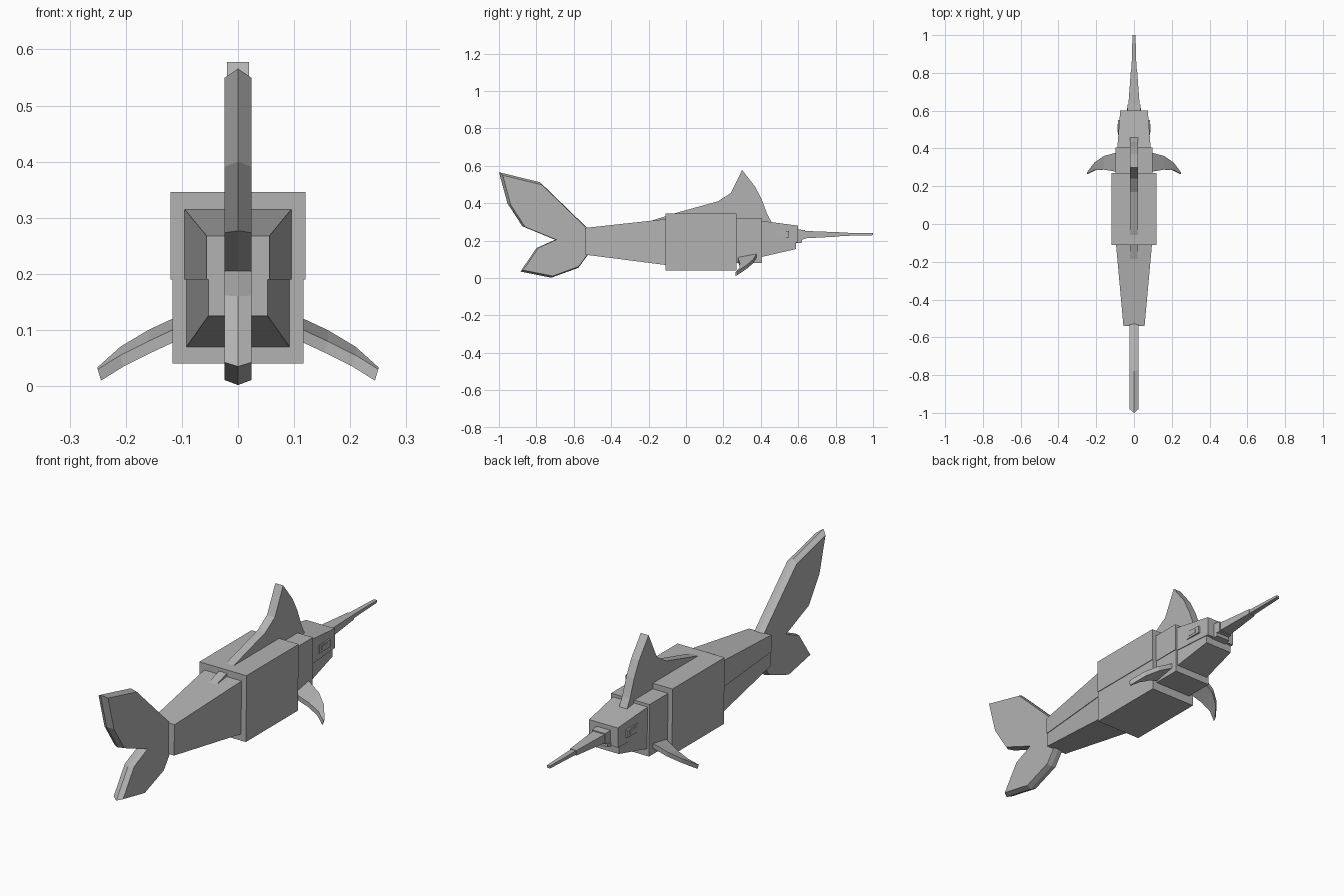
import bpy, bmesh

grey = bpy.data.materials.new("grey")
grey.diffuse_color = (0.45, 0.45, 0.45, 1)


def loft(name, rings):
    """Skin a list of equal-length point rings and cap both ends."""
    bm = bmesh.new()
    vs = [[bm.verts.new(p) for p in r] for r in rings]
    n = len(vs[0])
    for a, b in zip(vs, vs[1:]):
        for i in range(n):
            j = (i + 1) % n
            bm.faces.new((a[i], a[j], b[j], b[i]))
    bm.faces.new(vs[0])
    bm.faces.new(vs[-1])
    bmesh.ops.recalc_face_normals(bm, faces=bm.faces)
    me = bpy.data.meshes.new(name)
    bm.to_mesh(me)
    bm.free()
    me.materials.append(grey)
    ob = bpy.data.objects.new(name, me)
    bpy.context.collection.objects.link(ob)
    return ob


def beam(name, sections, cx=0):
    """Rectangular sections along y: (y, half width, z low, z high)."""
    return loft(name, [[(cx - w, y, lo), (cx + w, y, lo), (cx + w, y, hi), (cx - w, y, hi)]
                       for y, w, lo, hi in sections])


SEAM = 0.19


def split_body(name, y0, w0, lo0, hi0, y1, w1, lo1, hi1, jaw=0):
    """Upper half slightly wider than the lower half, meeting at the seam."""
    beam(name + "_upper", [(y0, w0, SEAM, hi0), (y1, w1, SEAM, hi1)])
    s = 0.003
    beam(name + "_lower", [(y0, w0 - s, lo0, SEAM), (y1 - jaw, w1 - s, lo1, SEAM)])


# Body from tail root to head
split_body("tail_body", -0.54, 0.056, 0.125, 0.268, -0.11, 0.095, 0.07, 0.315)
split_body("main_body", -0.11, 0.12, 0.04, 0.346, 0.27, 0.12, 0.04, 0.346)
split_body("shoulder", 0.27, 0.098, 0.08, 0.32, 0.405, 0.098, 0.08, 0.32)
split_body("head", 0.405, 0.088, 0.113, 0.306, 0.60, 0.073, 0.155, 0.28, jaw=0.012)

# Snout, lip and stepped bill
beam("snout", [(0.59, 0.036, 0.205, 0.26), (0.635, 0.033, 0.208, 0.257)])
beam("lip", [(0.58, 0.04, 0.186, 0.205), (0.62, 0.035, 0.189, 0.205)])
beam("bill_base", [(0.63, 0.03, 0.212, 0.252), (0.82, 0.016, 0.222, 0.245)])
beam("bill_tip", [(0.82, 0.013, 0.225, 0.243), (1.0, 0.008, 0.229, 0.24)])

# Dorsal fin
dorsal = [(-0.2, 0.302), (-0.04, 0.352), (0.17, 0.41), (0.24, 0.455), (0.30, 0.578),
          (0.37, 0.488), (0.405, 0.42), (0.435, 0.34), (0.468, 0.28), (0.3, 0.25)]
loft("dorsal_fin", [[(x, y, z) for y, z in dorsal] for x in (-0.02, 0.02)])

# Tail fin with a ridge along its rim
tail = [(-0.53, 0.27), (-0.78, 0.512), (-1.0, 0.566), (-0.955, 0.40), (-0.875, 0.277),
        (-0.7, 0.205), (-0.80, 0.16), (-0.885, 0.035), (-0.72, 0.002), (-0.575, 0.055),
        (-0.52, 0.13)]
rings = []
for x, s in ((-0.024, 0.955), (0, 1), (0.024, 0.955)):
    rings.append([(x, -0.55 + (y + 0.55) * s, 0.2 + (z - 0.2) * s) for y, z in tail])
loft("tail_fin", rings)

# Side fins and eyes
# (x, leading y, trailing y, leading z, trailing z)
fin = [(0.085, 0.38, 0.275, 0.135, 0.115), (0.16, 0.36, 0.288, 0.10, 0.08),
       (0.21, 0.325, 0.285, 0.07, 0.055), (0.25, 0.272, 0.264, 0.034, 0.03)]
for side, s in (("left", -1), ("right", 1)):
    loft(side + "_side_fin",
         [[(s * x, a, za), (s * x, b, zb), (s * (x - 0.006), b, zb - 0.02),
           (s * (x - 0.006), a, za - 0.02)] for x, a, b, za, zb in fin])
    beam(side + "_eye", [(0.47, 0.006, 0.218, 0.256), (0.55, 0.006, 0.218, 0.252)], s * 0.08)
    beam(side + "_pupil", [(0.485, 0.004, 0.228, 0.246), (0.53, 0.004, 0.228, 0.244)], s * 0.0835)
